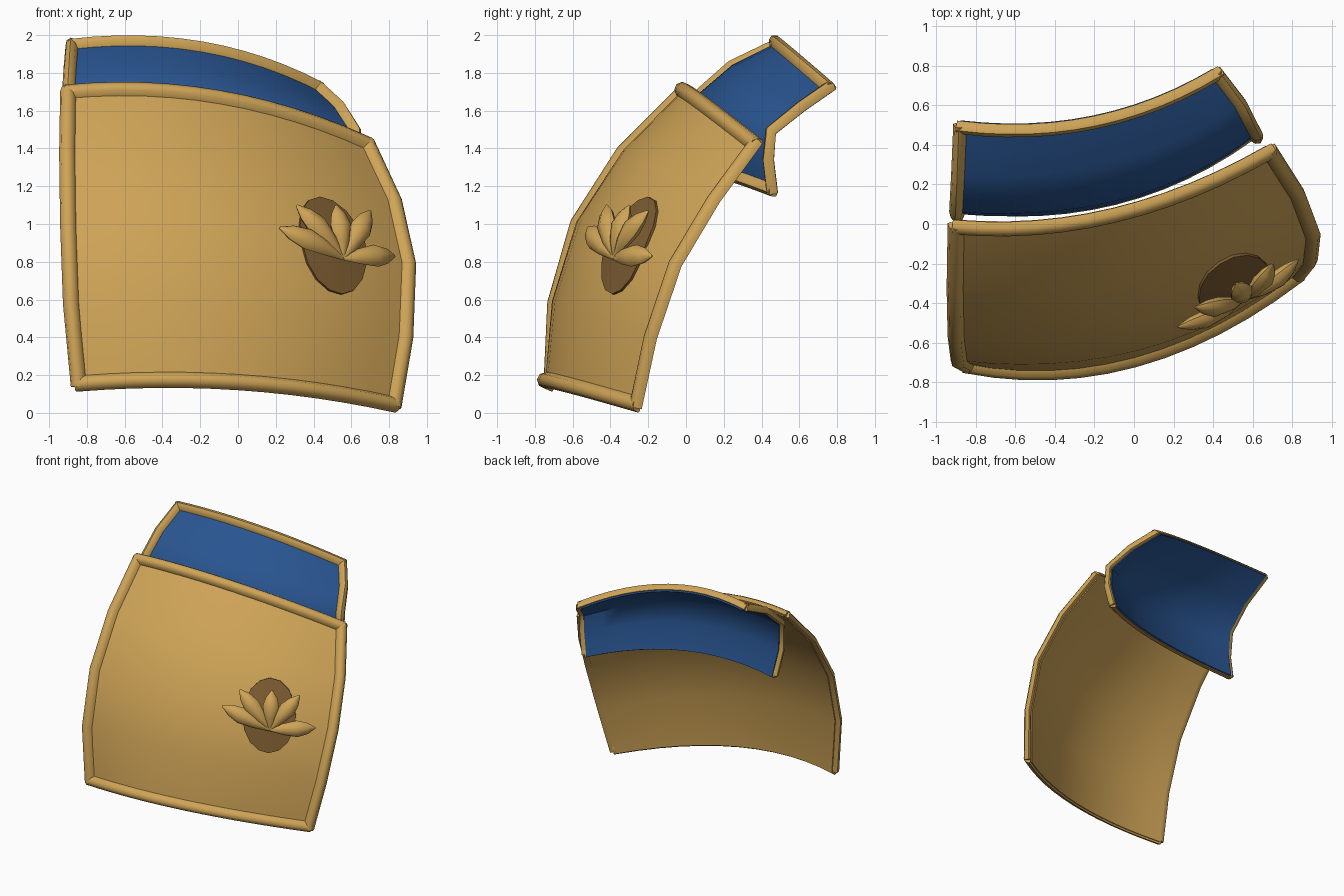
import bpy, bmesh, math
from mathutils import Vector as V
from mathutils.bvhtree import BVHTree

if "Cube" in bpy.data.objects:
    bpy.data.objects.remove(bpy.data.objects["Cube"])

NU, NV = 12, 4


def material(name, rgb):
    m = bpy.data.materials.new(name)
    m.diffuse_color = (*rgb, 1)
    m.use_nodes = True
    m.node_tree.nodes["Principled BSDF"].inputs["Base Color"].default_value = m.diffuse_color
    return m


TAN = material("tan", (0.62, 0.37, 0.095))
BLUE = material("blue", (0.022, 0.09, 0.28))
BROWN = material("brown", (0.20, 0.105, 0.03))


def finish(name, bm, mat, angle=50):
    bmesh.ops.recalc_face_normals(bm, faces=bm.faces)
    me = bpy.data.meshes.new(name)
    bm.to_mesh(me)
    bm.free()
    me.materials.append(mat)
    ob = bpy.data.objects.new(name, me)
    bpy.context.collection.objects.link(ob)
    bpy.ops.object.select_all(action='DESELECT')
    bpy.context.view_layer.objects.active = ob
    ob.select_set(True)
    bpy.ops.object.shade_smooth_by_angle(angle=math.radians(angle))
    return ob


def arc(a, m, b, t):
    return a * (2 * (t - .5) * (t - 1)) + m * (4 * t * (1 - t)) + b * (2 * t * (t - .5))


def patch(left, right, top_mid, bot_mid, bulge):
    """Coons patch: grid[j][i], j from top to bottom, i from left to right."""
    L, R = [V(p) for p in left], [V(p) for p in right]
    tm, bm_ = V(top_mid), V(bot_mid)
    grid = []
    for j in range(NV + 1):
        v = j / NV
        row = []
        for i in range(NU + 1):
            u = i / NU
            ruled_v = arc(L[0], tm, R[0], u) * (1 - v) + arc(L[-1], bm_, R[-1], u) * v
            ruled_u = L[j] * (1 - u) + R[j] * u
            corner = (L[0] * (1 - u) + R[0] * u) * (1 - v) + (L[-1] * (1 - u) + R[-1] * u) * v
            row.append(ruled_v + ruled_u - corner + bulge * (u * u * (1 - u) * math.sin(math.pi * v)))
        grid.append(row)
    return grid


def frame(g, j, i):
    tu = (g[j][min(i + 1, NU)] - g[j][max(i - 1, 0)]).normalized()
    td = (g[min(j + 1, NV)][i] - g[max(j - 1, 0)][i]).normalized()
    return tu, -td, td.cross(tu).normalized()


def panel(name, g, mat):
    """Thin curved sheet reaching under the top and bottom rims."""
    def edge(j, i):
        return g[j][i] + frame(g, j, i)[1] * (.03 * ((j == 0) - (j == NV)))
    bm = bmesh.new()
    front = [[bm.verts.new(edge(j, i)) for i in range(NU + 1)] for j in range(NV + 1)]
    back = [[bm.verts.new(edge(j, i) - frame(g, j, i)[2] * .016) for i in range(NU + 1)]
            for j in range(NV + 1)]
    for s in (front, back):
        for j in range(NV):
            for i in range(NU):
                bm.faces.new((s[j][i], s[j][i + 1], s[j + 1][i + 1], s[j + 1][i]))
    ring = ([(0, i) for i in range(NU)] + [(j, NU) for j in range(NV)]
            + [(NV, i) for i in range(NU, 0, -1)] + [(j, 0) for j in range(NV, 0, -1)])
    for (a, b), (c, d) in zip(ring, ring[1:] + ring[:1]):
        bm.faces.new((front[a][b], front[c][d], back[c][d], back[a][b]))
    return finish(name, bm, mat)


def loft(bm, rings, cap_start=True):
    vs = [[bm.verts.new(p) for p in r] for r in rings]
    n = len(vs[0])
    for a, b in zip(vs, vs[1:]):
        for k in range(n):
            bm.faces.new((a[k], a[(k + 1) % n], b[(k + 1) % n], b[k]))
    if cap_start:
        bm.faces.new(vs[0])
    bm.faces.new(vs[-1])


def rim(name, g, idx, w):
    """Border strip along one edge: rounded front, flat back."""
    pts = [g[j][i] for j, i in idx]
    rings = []
    last = len(pts) - 1
    for k, (j, i) in enumerate(idx):
        t = (pts[min(k + 1, last)] - pts[max(k - 1, 0)]).normalized()
        n = frame(g, j, i)[2]
        b = n.cross(t).normalized()
        c = pts[k] + t * (.015 * ((k == last) - (k == 0)))
        rings.append([c + b * (w * math.cos(a)) + n * (.045 * max(math.sin(a), -.2))
                      for a in [math.tau * q / 8 for q in range(8)]])
    bm = bmesh.new()
    loft(bm, rings)
    finish(name, bm, TAN)


def bordered(name, g, mat, w):
    panel(name + "_panel", g, mat)
    rim(name + "_top_rim", g, [(0, i) for i in range(NU + 1)], w)
    rim(name + "_bottom_rim", g, [(NV, i) for i in range(NU + 1)], w)
    rim(name + "_left_rim", g, [(j, 0) for j in range(NV + 1)], w)
    rim(name + "_right_rim", g, [(j, NU) for j in range(NV + 1)], w)


# Large tan plate
main = patch(
    [(-.90, -.01, 1.695), (-.905, -.33, 1.375), (-.90, -.57, 1.0), (-.885, -.69, .58), (-.845, -.71, .155)],
    [(.685, .37, 1.42), (.825, .15, 1.12), (.90, -.05, .785), (.885, -.18, .40), (.825, -.255, .045)],
    (-.1, .05, 1.665), (0, -.68, .162), V((.15, -.26, .05)))
bordered("lower_plate", main, TAN, .042)

# Blue plate tucked behind the top
upper = patch(
    [(-.88, .49, 1.94), (-.89, .25, 1.825), (-.90, .06, 1.66), (-.89, .05, 1.45), (-.87, .10, 1.26)],
    [(.42, .76, 1.715), (.535, .61, 1.61), (.615, .455, 1.485), (.615, .445, 1.34), (.585, .465, 1.18)],
    (-.2, .515, 1.927), (-.1, .14, 1.29), V((0, -.15, 0)))
bordered("upper_plate", upper, BLUE, .034)

# Oval backing, laid onto the plate surface
n = V((.5, -.8, .33)).normalized()
tu = V((0, 0, 1)).cross(n).normalized()
tv = n.cross(tu)
center = V((.52, -.34, .905))
flat = [p for row in main for p in row]
quads = [(j * (NU + 1) + i, j * (NU + 1) + i + 1, (j + 1) * (NU + 1) + i + 1, (j + 1) * (NU + 1) + i)
         for j in range(NV) for i in range(NU)]
tree = BVHTree.FromPolygons(flat, quads)


def oval(s, h):
    ring = []
    for q in range(16):
        a = math.tau * q / 16
        p = center + tu * (.2 * s * math.cos(a)) + tv * (.28 * s * math.sin(a))
        hit = tree.ray_cast(p + n, -n)[0] or p
        ring.append(hit + n * h)
    return ring


bm = bmesh.new()
loft(bm, [oval(1, -.005), oval(1, .014), oval(.66, .014), oval(.33, .014), oval(.05, .014)], False)
finish("oval_backing", bm, BROWN, 40)

# Flower petals fanning from one base point
base = V((.555, -.38, .82))
tips = [(.22, -.52, .98), (.31, -.42, 1.10), (.52, -.30, 1.10), (.70, -.20, 1.07), (.83, -.18, .83)]
for k, tip in enumerate(tips):
    d = V(tip) - base
    side = n.cross(d).normalized()
    up = d.cross(side).normalized()
    rings = [[base + d * t + up * (.02 * math.sin(math.pi * t))
              + side * (.062 * r * math.cos(q)) + up * (.045 * r * math.sin(q))
              for q in [math.tau * s / 8 for s in range(8)]]
             for t, r in ((0, .2), (.3, .7), (.6, 1), (.82, .7), (1, .1))]
    bm = bmesh.new()
    loft(bm, rings)
    finish(f"petal_{k + 1}", bm, TAN)
